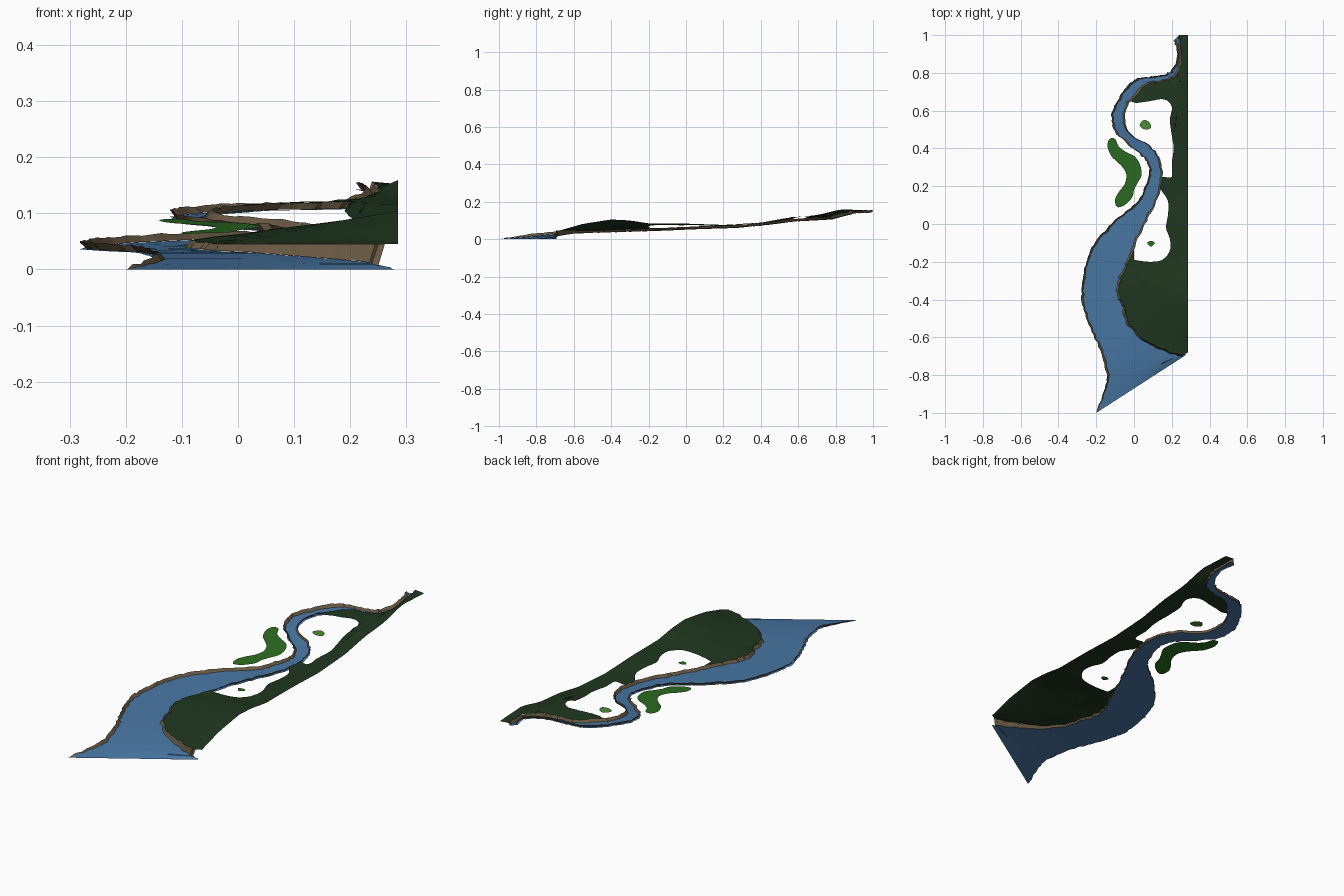
import bpy, bmesh, random
from mathutils import Vector
from mathutils.geometry import interpolate_bezier

random.seed(4)
if "Cube" in bpy.data.objects:
    bpy.data.objects.remove(bpy.data.objects["Cube"])

EDGE_X = 0.285   # straight outer side of the land
STEPS = 6        # samples per control row
LIP = 0.013      # height of the banks over the water


def material(name, colour):
    mat = bpy.data.materials.new(name)
    mat.use_nodes = True
    mat.diffuse_color = (*colour, 1)
    mat.node_tree.nodes["Principled BSDF"].inputs["Base Color"].default_value = (*colour, 1)
    return mat


WATER = material("river blue", (0.065, 0.185, 0.37))
LAND = material("dark grass green", (0.014, 0.038, 0.014))
EARTH = material("bank brown", (0.14, 0.1, 0.055))
MEADOW = material("meadow green", (0.025, 0.155, 0.015))
SHRUB = material("light green", (0.075, 0.26, 0.04))


def finish(name, bm, mat):
    mesh = bpy.data.meshes.new(name)
    bm.to_mesh(mesh)
    bm.free()
    mesh.materials.append(mat)
    obj = bpy.data.objects.new(name, mesh)
    bpy.context.collection.objects.link(obj)
    for other in bpy.context.selected_objects:
        other.select_set(False)
    obj.select_set(True)
    bpy.context.view_layer.objects.active = obj
    bpy.ops.object.shade_smooth_by_angle()
    return obj


def smooth_line(points, steps, closed=False):
    """Sample a smooth curve through flat points."""
    pts = [Vector((x, y, 0)) / 100 for x, y in points]
    n = len(pts)
    out = []
    for i in range(n if closed else n - 1):
        a, b = pts[i], pts[(i + 1) % n]
        before = pts[i - 1] if closed or i else a
        after = pts[(i + 2) % n] if closed or i + 2 < n else b
        out += interpolate_bezier(a, a + (b - before) / 6, b - (after - a) / 6, b, steps + 1)[:-1]
    return out if closed else out + [pts[-1]]


def level(y, keys):
    """Interpolate a height along the length."""
    for (y0, z0), (y1, z1) in zip(keys, keys[1:]):
        if y <= y1:
            return z0 + (z1 - z0) * max(0, (y - y0) / (y1 - y0))
    return keys[-1][1]


def strip(name, lines, mat):
    """Skin neighbouring lines of equal length with quads."""
    bm = bmesh.new()
    rows = [[bm.verts.new(p) for p in line] for line in lines]
    for a, b in zip(rows, rows[1:]):
        for i in range(len(a) - 1):
            bm.faces.new((a[i], b[i], b[i + 1], a[i + 1]))
    bmesh.ops.recalc_face_normals(bm, faces=bm.faces)
    if sum(f.normal.z for f in bm.faces) < 0:
        bmesh.ops.reverse_faces(bm, faces=bm.faces)
    return finish(name, bm, mat)


def sheet(name, outline, height, mat, cell=0.04):
    """Fill an outline, cut it into a grid and lift it to a height rule."""
    bm = bmesh.new()
    face = bm.faces.new([bm.verts.new((p.x, p.y, 0)) for p in outline])
    face.normal_update()
    if face.normal.z < 0:
        face.normal_flip()
    bmesh.ops.triangulate(bm, faces=[face])
    for axis in (Vector((1, 0, 0)), Vector((0, 1, 0))):
        for i in range(-25, 26):
            bmesh.ops.bisect_plane(bm, geom=bm.verts[:] + bm.edges[:] + bm.faces[:],
                                   plane_co=axis * (i * cell + 0.003), plane_no=axis)
    bmesh.ops.triangulate(bm, faces=bm.faces[:])
    for v in bm.verts:
        v.co.z = height(v.co.x, v.co.y)
    return finish(name, bm, mat)


# River cross-sections in hundredths: far side x, y, then land side x, y
SECTIONS = [
    (-20, -100, 28, -69), (-15, -85, 23, -69), (-15, -77, 13, -65), (-18, -67, 4, -60),
    (-23, -55, -3, -52), (-27, -44, -5, -44), (-28, -36, -8, -37), (-27, -27, -7, -29),
    (-25, -19, -4, -22), (-20, -9, -1, -15), (-10, 2, 4, -4), (1, 11, 9, 6),
    (6, 20, 13, 15), (8, 29, 15, 25), (5, 35, 14, 34), (-3, 42, 9, 41),
    (-10, 49, -1, 47), (-12, 57, -5, 56), (-9, 65, -3, 63), (-4, 73, 2, 69),
    (2, 77, 7, 74), (9, 78, 13, 75), (16, 79, 20, 77), (21, 83, 24, 82),
    (23, 90, 25, 90), (21, 97, 24, 100)]
WATER_Z = [(-0.845, 0), (-0.77, 0.013), (-0.71, 0.022), (-0.63, 0.03), (-0.4, 0.036),
           (-0.2, 0.043), (0, 0.052), (0.25, 0.06), (0.4, 0.072), (0.56, 0.093),
           (0.77, 0.106), (0.83, 0.12), (0.9, 0.137), (1, 0.143)]
LAND_Z = [(-0.68, 0.045), (-0.55, 0.082), (-0.4, 0.105), (-0.3, 0.1), (-0.2, 0.084),
          (0, 0.083), (0.2, 0.076), (0.4, 0.088), (0.55, 0.115), (0.7, 0.128),
          (0.83, 0.16), (1, 0.152)]

far = smooth_line([s[:2] for s in SECTIONS], STEPS)
near = smooth_line([s[2:] for s in SECTIONS], STEPS)
last = len(far) - 1
for i in range(1, last):
    for p in (far[i], near[i]):
        p.x += random.uniform(-0.004, 0.004)
        p.y += random.uniform(-0.004, 0.004)
for a, b in zip(far, near):
    a.z = b.z = level((a.y + b.y) / 2, WATER_Z)

# Water surface
strip("river_water", [[a.lerp(b, k / 4) for a, b in zip(far, near)] for k in range(5)], WATER)


# Rough earth banks, leaning out from the water to the rim
def bank(name, edge, other, floor, start):
    foot, rim = [], []
    for i, (p, q) in enumerate(zip(edge, other)):
        inward = (q - p).normalized() * random.uniform(0.007, 0.014)
        foot.append(p + inward + Vector((0, 0, 0.001)))
        top = max(p.z + LIP * min(1, i / STEPS) + random.uniform(-0.002, 0.002), floor)
        rim.append(Vector((p.x, p.y, top)))
    strip(name, [foot[start:], rim[start:]], EARTH)
    return rim


bank("far_bank", far, near, 0, 0)
rim = bank("land_bank", near, far, 0.045, STEPS // 2)


# Land beside the river, with two bays left open along the bank
def land_height(x, y):
    flat = Vector((x, y))
    nearest = min(rim[STEPS // 2:], key=lambda p: (p.xy - flat).length)
    d = (nearest.xy - flat).length
    w = d / (d + max(0, EDGE_X - x) + 1e-6)
    return nearest.z * (1 - w) + level(y, LAND_Z) * w


def bank_run(first, final):
    return rim[int(first * STEPS):int(final * STEPS) + 1]


lower_bay = smooth_line([(0, -19), (8, -20), (15, -19), (19, -14), (19, -8), (17, -2),
                         (18, 5), (18, 12), (15, 17)], 4)
upper_bay = smooth_line([(16, 25), (20, 25), (20, 32), (21, 40), (20, 47), (19, 55),
                         (20, 62), (16, 66), (8, 65), (1, 64)], 4)
outline = ([Vector((EDGE_X, -0.68, 0))] + bank_run(0.5, 9.3) + lower_bay
           + bank_run(12.4, 13) + upper_bay + bank_run(18.4, 25) + [Vector((EDGE_X, 1, 0))])
sheet("land", outline, land_height, LAND)

# Meadow on the far side of the bend
meadow = [(-13, 45), (-10, 45), (-8, 41), (-4, 38), (0, 36), (3, 32), (4, 26), (2, 22),
          (0, 18), (-1, 14), (-5, 10), (-9, 9), (-10, 13), (-8, 17), (-5, 21), (-4, 26),
          (-6, 30), (-9, 33), (-12, 36), (-14, 41)]
sheet("meadow", smooth_line(meadow, 4, True), lambda x, y: 0.056 + 0.075 * y, MEADOW)

# Small shrub patches inside the bays
upper_patch = [(3, 52), (5, 55), (8, 54), (9, 51), (6, 50)]
lower_patch = [(7, -10), (9, -9), (11, -10), (9, -12)]
sheet("upper_shrub_patch", smooth_line(upper_patch, 4, True), lambda x, y: 0.083, SHRUB)
sheet("lower_shrub_patch", smooth_line(lower_patch, 4, True), lambda x, y: 0.06, MEADOW)
